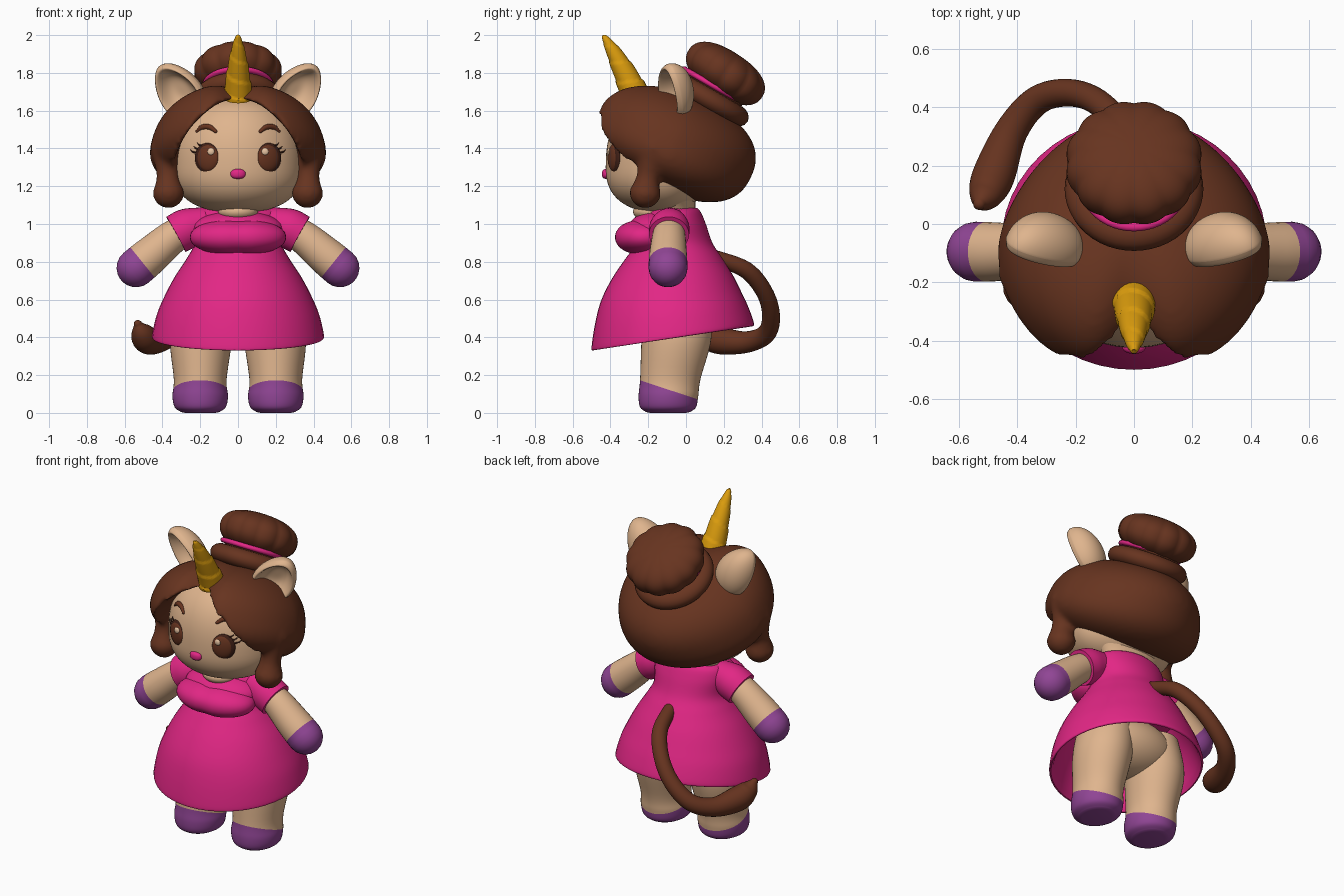
import bpy, bmesh, math
from mathutils import Vector, Matrix, Euler

cube = bpy.data.objects.get("Cube")
if cube:
    bpy.data.objects.remove(cube, do_unlink=True)


def material(name, r, g, b):
    m = bpy.data.materials.new(name)
    m.use_nodes = True
    m.diffuse_color = (r, g, b, 1)
    m.node_tree.nodes["Principled BSDF"].inputs["Base Color"].default_value = (r, g, b, 1)
    return m


BROWN = material("hair brown", .135, .034, .014)
DARK = material("dark brown", .05, .014, .008)
SKIN = material("warm skin", .74, .46, .27)
PINK = material("dress pink", .76, .02, .235)
PURPLE = material("purple", .28, .06, .3)
GOLD = material("horn gold", .7, .33, .004)
CREAM = material("eye highlight", .8, .55, .36)


def finish(name, bm, mats):
    bmesh.ops.recalc_face_normals(bm, faces=bm.faces)
    me = bpy.data.meshes.new(name)
    bm.to_mesh(me)
    bm.free()
    for m in mats:
        me.materials.append(m)
    me.shade_smooth()
    me.set_sharp_from_angle(angle=math.radians(45))
    ob = bpy.data.objects.new(name, me)
    bpy.context.scene.collection.objects.link(ob)
    return ob


def smooth(pts, steps=6):
    """Catmull-Rom interpolation of equal-length tuples."""
    out = []
    for i in range(len(pts) - 1):
        quad = [pts[max(i - 1, 0)], pts[i], pts[i + 1], pts[min(i + 2, len(pts) - 1)]]
        for k in range(steps):
            t = k / steps
            out.append(tuple(.5 * (2 * b + (c - a) * t + (2 * a - 5 * b + 4 * c - d) * t * t
                                   + (3 * b - a - 3 * c + d) * t ** 3) for a, b, c, d in zip(*quad)))
    return out + [tuple(pts[-1])]


def bridge(name, rings, *mats):
    """Skin a list of point rings and close both ends."""
    bm = bmesh.new()
    vs = [[bm.verts.new(p) for p in ring] for ring in rings]
    n = len(vs[0])
    for a, b in zip(vs, vs[1:]):
        for i in range(n):
            bm.faces.new((a[i], a[(i + 1) % n], b[(i + 1) % n], b[i]))
    bm.faces.new(vs[0])
    bm.faces.new(vs[-1])
    return finish(name, bm, mats)


def loft(name, sections, *mats, n=48):
    """Stack ellipses given as (z, cx, cy, rx, ry, slope)."""
    rings = []
    for z, cx, cy, rx, ry, slope in sections:
        ring = []
        for i in range(n):
            a = math.tau * i / n
            dy = ry * math.sin(a)
            ring.append((cx + rx * math.cos(a), cy + dy, z + slope * dy))
        rings.append(ring)
    return bridge(name, rings, *mats)


def sweep(name, pts, *mats, n=20, rounded=True, ripple=None, steps=6):
    """Tube through (x, y, z, radius) points, with optional round ends."""
    path = [(Vector(p[:3]), p[3]) for p in smooth(pts, steps)]
    if rounded:
        caps = [(math.sin(a), math.cos(a)) for a in (.3, .6, .9, 1.2, 1.45)]
        (p0, r0), (p1, r1) = path[0], path[-1]
        d0, d1 = (p0 - path[1][0]).normalized(), (p1 - path[-2][0]).normalized()
        path = [(p0 + d0 * r0 * s, r0 * c) for s, c in reversed(caps)] + path \
            + [(p1 + d1 * r1 * s, r1 * c) for s, c in caps]
    rings, old, side = [], None, None
    for k, (p, r) in enumerate(path):
        t = (path[min(k + 1, len(path) - 1)][0] - path[max(k - 1, 0)][0]).normalized()
        side = t.orthogonal().normalized() if old is None else old.rotation_difference(t) @ side
        old, up = t, t.cross(side)
        ring = []
        for i in range(n):
            a = math.tau * i / n
            f = r * (ripple(k / len(path), a) if ripple else 1)
            ring.append(p + f * (math.cos(a) * side + math.sin(a) * up))
        rings.append(ring)
    return bridge(name, rings, *mats)


def ball(name, centre, radii, *mats, rot=(0, 0, 0), power=1, shape=None, seg=40, rows=24):
    """Ellipsoid, optionally squared off and reshaped by a function."""
    bm = bmesh.new()
    bmesh.ops.create_uvsphere(bm, u_segments=seg, v_segments=rows, radius=1)
    turn = Euler([math.radians(a) for a in rot]).to_matrix()
    for v in bm.verts:
        c = v.co.copy()
        h = math.hypot(c.x, c.y)
        k = h ** (power - 1) if h > 1e-4 else 1
        c = Vector((c.x * k, c.y * k, math.copysign(abs(c.z) ** power, c.z)))
        if shape:
            c = shape(c)
        v.co = turn @ Vector([a * b for a, b in zip(c, radii)]) + Vector(centre)
    return finish(name, bm, mats)


def split(ob, point, normal):
    """Cut along a plane and give the far side the second colour."""
    bm = bmesh.new()
    bm.from_mesh(ob.data)
    p, nrm = Vector(point), Vector(normal)
    bmesh.ops.bisect_plane(bm, geom=bm.verts[:] + bm.edges[:] + bm.faces[:], plane_co=p, plane_no=nrm)
    for f in bm.faces:
        f.material_index = int((f.calc_center_median() - p).dot(nrm) > 0)
    bm.to_mesh(ob.data)
    bm.free()


def bake(ob):
    dg = bpy.context.evaluated_depsgraph_get()
    me = bpy.data.meshes.new_from_object(ob.evaluated_get(dg))
    ob.modifiers.clear()
    ob.data = me
    me.shade_smooth()


# Dress: hollow skirt, bodice, bust
inner = [(.72, 0, -.06, .28, .25, 0), (.58, 0, -.075, .37, .345, .06), (.42, 0, -.07, .43, .405, .15)]
outer = [(.395, 0, -.07, .445, .42, .15), (.41, 0, -.07, .455, .43, .15), (.52, 0, -.075, .43, .405, .1),
         (.62, 0, -.078, .388, .37, .06), (.72, 0, -.072, .335, .32, .03), (.82, 0, -.063, .27, .255, 0),
         (.9, 0, -.06, .23, .2, 0), (1, 0, -.06, .235, .165, 0), (1.06, 0, -.06, .22, .14, 0),
         (1.085, 0, -.06, .18, .12, 0)]
loft("dress", smooth(inner) + smooth(outer), PINK)
ball("bust", (0, -.22, .93), (.255, .163, .097), PINK, power=.93,
     shape=lambda c: c * (1 - .06 * math.exp(-(c.x / .2) ** 2)))
ball("bodice_front", (0, -.15, .975), (.24, .155, .095), PINK)

# Body and neck
ball("hips", (0, -.05, .51), (.3, .2, .17), SKIN)
loft("neck", smooth([(1, 0, -.05, .15, .1, 0), (1.1, 0, -.05, .2, .1, 0), (1.2, 0, -.05, .3, .1, 0)]), SKIN)
ball("neckline", (0, -.18, 1.065), (.105, .1, .055), SKIN)

# Head, fuller at the cheeks
head = ball("head", (0, -.12, 1.3), (.345, .305, .24), SKIN, power=.83, seg=64, rows=40,
            shape=lambda c: Vector((c.x, c.y * (.75 if c.y > 0 else 1), c.z * (1.56 if c.z > 0 else 1))))
bpy.context.view_layer.update()


def face(x, z, lift=0):
    hit, p, nrm, _ = head.ray_cast(Vector((x, -2, z)), Vector((0, 1, 0)))
    return p.y - lift


ball("nose", (0, face(0, 1.265), 1.265), (.04, .022, .026), PINK, power=.85)


# Hair cap, parted in front, narrowing upward and backward, with a face opening
def parting(c):
    dip = math.exp(-(c.x / .22) ** 2)
    front, back = max(0, -c.y), max(0, c.y)
    c.z -= (.08 * dip * c.z + .15 * front) * front
    c.x *= 1 - .16 * (c.z + .1) - .1 * back
    c.y *= 1.05 - .22 * dip if front else .97
    return c


hair = ball("hair", (0, -.055, 1.435), (.463, .455, .262), BROWN, rot=(-25, 0, 0), power=.82,
            shape=parting, seg=64, rows=40)
half = smooth([(0, 1.665), (.1, 1.64), (.2, 1.565), (.275, 1.475), (.33, 1.36), (.345, 1.25), (.34, .9)])
outline = half + [(-x, z) for x, z in reversed(half[1:])]
cutter = bridge("face_opening", [[(x, y, z) for x, z in outline] for y in (-.8, -.19)], BROWN)
cutter.hide_render = True
cut = hair.modifiers.new("opening", "BOOLEAN")
cut.object, cut.solver = cutter, "EXACT"
bake(hair)
bpy.data.objects.remove(cutter, do_unlink=True)

for s in (-1, 1):
    side = "left" if s > 0 else "right"

    # Legs with slanted feet
    leg = loft(side + "_leg", [(0, s * .2, -.095, .08, .095, 0)] + smooth([
        (.004, s * .2, -.095, .1, .115, 0), (.03, s * .2, -.095, .135, .148, 0),
        (.09, s * .2, -.093, .147, .158, 0), (.18, s * .2, -.083, .14, .16, 0),
        (.4, s * .195, -.05, .165, .185, 0), (.6, s * .17, -.05, .15, .17, 0)]), SKIN, PURPLE)
    split(leg, (0, -.09, .122), (0, -.33, -1))

    # Arms, hands and sleeves
    arm = sweep(side + "_arm", [(s * .2, -.085, 1, .07), (s * .325, -.09, .945, .086),
                                (s * .46, -.095, .835, .1), (s * .54, -.095, .768, .103)], SKIN, PURPLE, n=32)
    split(arm, (s * .5, -.09, .79), (s * .78, 0, -.63))
    sweep(side + "_sleeve", [(s * .12, -.08, 1.005, .08), (s * .2, -.085, .995, .093),
                             (s * .27, -.088, .975, .107), (s * .328, -.09, .945, .106)],
          PINK, n=32, rounded=False)

    # Cupped ears
    def cup(c):
        r = min(1, math.hypot(c.x, c.y))
        if c.z > 0:
            c.z = -.5 * (1 - r ** 3) + .4 * math.sin(math.pi * r ** 4)
        c.x *= 1 - .2 * c.y
        return c
    ball(side + "_ear", (s * .315, -.075, 1.7), (.122, .17, .115), SKIN,
         rot=(110, s * 30, s * 32), shape=cup, rows=48)

    # Eyes, highlights, lashes and brows
    turn = (0, 0, s * 22)
    ball(side + "_eye_rim", (s * .163, face(s * .163, 1.35, -.01), 1.35), (.07, .022, .079), DARK, rot=turn)
    ball(side + "_eye", (s * .16, face(s * .16, 1.35, -.006), 1.35), (.062, .024, .071), BROWN, rot=turn)
    ball(side + "_highlight", (s * .143, face(s * .143, 1.383, .016), 1.383), (.019, .009, .019), CREAM,
         seg=16, rows=10)
    for i in range(3):
        x, z = .192 + .018 * i, 1.415 - .018 * i
        ends = [(x, z), (x + .014, z + .004), (x + .024, z + .014)]
        sweep(f"{side}_lash_{i + 1}", [(s * a, face(s * a, b, .006), b, r)
                                       for (a, b), r in zip(ends, (.005, .004, .002))], DARK, n=8)
    brow = [(.118, 1.49, .009), (.15, 1.513, .014), (.19, 1.512, .014), (.218, 1.49, .007)]
    sweep(side + "_brow", [(s * x, face(s * x, z), z, r) for x, z, r in brow], BROWN, n=12)

    # Side locks merge into the hair
    lock = sweep(side + "_lock", [(s * .375, -.17, 1.4, .09), (s * .372, -.2, 1.26, .06),
                                  (s * .368, -.215, 1.168, .086)], BROWN)
    with bpy.context.temp_override(active_object=hair, object=hair, selected_objects=[hair, lock],
                                   selected_editable_objects=[hair, lock]):
        bpy.ops.object.join()

# Round the hair into one soft mass
mesh = hair.modifiers.new("merge", "REMESH")
mesh.mode, mesh.voxel_size, mesh.use_smooth_shade = "VOXEL", .014, True
soft = hair.modifiers.new("soften", "SMOOTH")
soft.factor, soft.iterations = .5, 12
bake(hair)

# Bun, ribbon and base roll share one tilted axis
axis = Vector((0, .5, .866))


def roll(name, centre, major, minor, mat):
    bm = bmesh.new()
    ring, n = [], 48
    for i in range(n):
        a, row = math.tau * i / n, []
        for k in range(16):
            b = math.tau * k / 16
            r = major + minor * math.cos(b)
            row.append(bm.verts.new((r * math.cos(a), r * math.sin(a), minor * .8 * math.sin(b))))
        ring.append(row)
    for i in range(n):
        for k in range(16):
            j, m = (i + 1) % n, (k + 1) % 16
            bm.faces.new((ring[i][k], ring[j][k], ring[j][m], ring[i][m]))
    bm.transform(Matrix.Translation(centre) @ axis.to_track_quat("Z", "Y").to_matrix().to_4x4())
    finish(name, bm, [mat])


def scallop(c):
    k = .96 + .045 * abs(math.sin(6 * math.atan2(c.y, c.x)))
    return Vector((c.x * k, c.y * k, c.z))


base = Vector((0, .12, 1.66))
roll("bun_base", base, .168, .07, BROWN)
ball("bun_core", base + axis * .05, (.17, .17, .1), BROWN, rot=(-30, 0, 0))
roll("ribbon", base + axis * .074 + Vector((0, -.017, .01)), .17, .019, PINK)
ball("bun", base + axis * .158 + Vector((0, .01, 0)), (.235, .235, .12), BROWN, rot=(-33, 0, 0), power=.87,
     shape=scallop, seg=96, rows=32)

# Spiral horn
sweep("horn", [(0, -.265, 1.67, .078), (0, -.295, 1.74, .068), (0, -.345, 1.84, .053), (0, -.395, 1.93, .034),
               (0, -.432, 1.99, .014), (0, -.437, 1.999, .003)], GOLD, n=32, rounded=False, steps=12,
      ripple=lambda t, a: .96 + .1 * ((a / math.tau + 5 * t) % 1))

# Curled tail
sweep("tail", [(0, .16, .82, .04), (-.04, .32, .755, .045), (-.12, .415, .64, .045), (-.22, .45, .52, .047),
               (-.33, .425, .42, .05), (-.42, .32, .375, .057), (-.48, .17, .385, .073),
               (-.51, .1, .425, .058), (-.53, .07, .47, .022)], BROWN, n=24)
